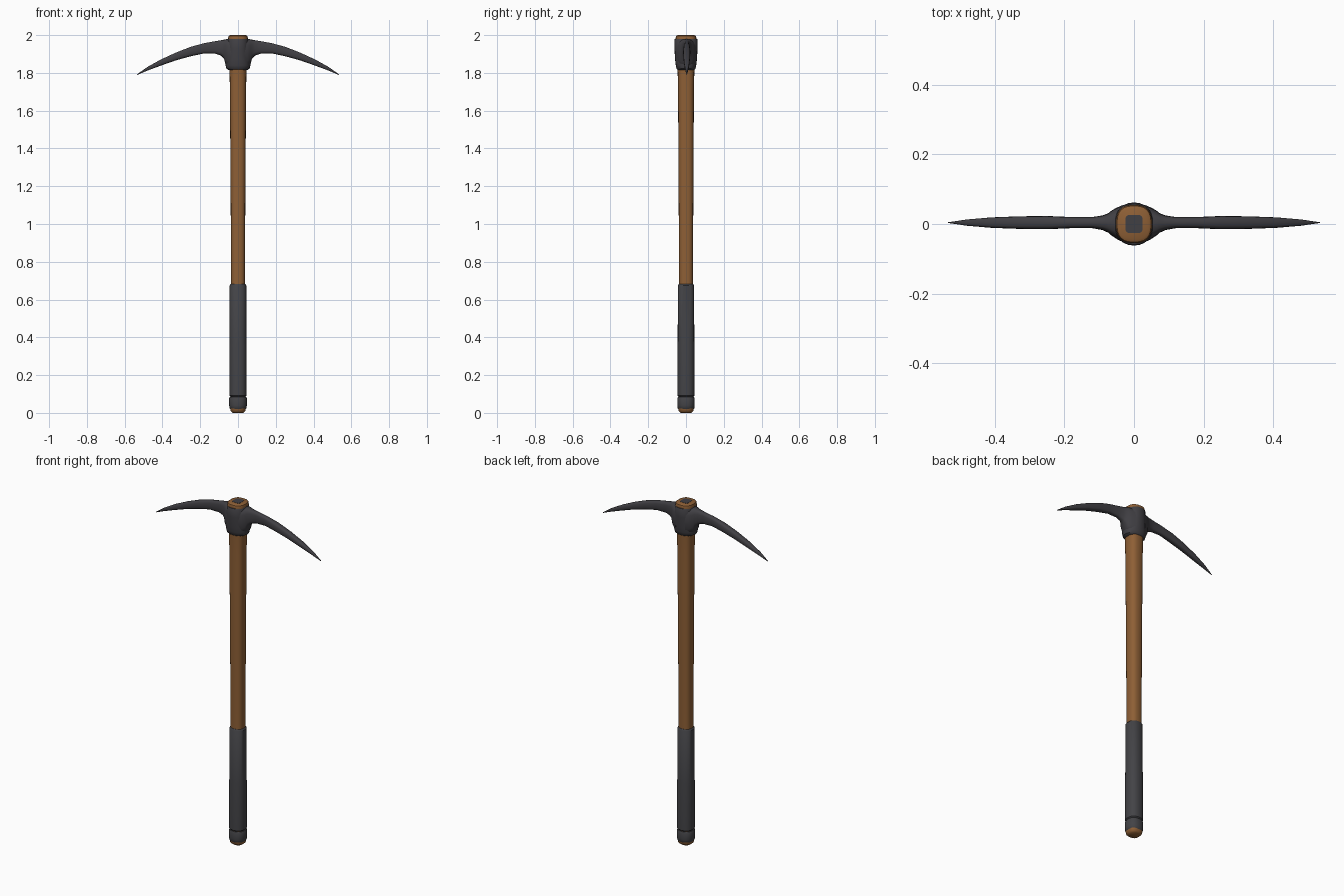
import bpy, bmesh, math

cube = bpy.data.objects.get("Cube")
if cube:
    bpy.data.objects.remove(cube, do_unlink=True)


def material(name, rgb):
    mat = bpy.data.materials.new(name)
    mat.use_nodes = True
    mat.diffuse_color = (*rgb, 1)
    mat.node_tree.nodes["Principled BSDF"].inputs["Base Color"].default_value = (*rgb, 1)
    return mat


wood = material("brown_wood", (0.27, 0.115, 0.036))
iron = material("dark_iron", (0.052, 0.05, 0.057))
rubber = material("grey_grip", (0.056, 0.056, 0.062))


def ring(a, b, power, count):
    """Points of a superellipse; a higher power gives a squarer outline."""
    pts = []
    for i in range(count):
        t = 2 * math.pi * i / count
        c, s = math.cos(t), math.sin(t)
        pts.append((a * math.copysign(abs(c) ** (2 / power), c),
                    b * math.copysign(abs(s) ** (2 / power), s)))
    return pts


def loft(name, sections, mat, angle=40):
    """Skin a list of equal point rings and cap both ends."""
    bm = bmesh.new()
    rings = [[bm.verts.new(p) for p in sec] for sec in sections]
    n = len(rings[0])
    for low, high in zip(rings, rings[1:]):
        for i in range(n):
            j = (i + 1) % n
            bm.faces.new((low[i], low[j], high[j], high[i]))
    bm.faces.new(rings[0][::-1])
    bm.faces.new(rings[-1])
    bmesh.ops.recalc_face_normals(bm, faces=bm.faces[:])
    mesh = bpy.data.meshes.new(name)
    bm.to_mesh(mesh)
    bm.free()
    mesh.materials.append(mat)
    obj = bpy.data.objects.new(name, mesh)
    bpy.context.collection.objects.link(obj)
    bpy.ops.object.select_all(action="DESELECT")
    obj.select_set(True)
    bpy.context.view_layer.objects.active = obj
    bpy.ops.object.shade_smooth_by_angle(angle=math.radians(angle))
    return obj


def column(name, profile, mat, power=2.3, count=24):
    """Upright part from (half x, half y, z) levels."""
    return loft(name, [[(x, y, z) for x, y in ring(a, b, power, count)]
                       for a, b, z in profile], mat)


# Wooden shaft, slightly thicker towards the head
column("shaft", [(0.028, 0.028, 0), (0.038, 0.038, 0.008), (0.042, 0.042, 0.025),
                 (0.037, 0.037, 0.05), (0.037, 0.037, 0.7), (0.039, 0.039, 1.2),
                 (0.043, 0.042, 1.7), (0.045, 0.045, 1.85), (0.051, 0.053, 1.97),
                 (0.052, 0.055, 1.985), (0.049, 0.052, 1.996), (0.042, 0.045, 2.0)], wood, 2.6)

# Wedge set in the top of the shaft
column("wedge", [(0.025, 0.026, 1.996), (0.025, 0.026, 2.001)], iron, 5)

# Grip sleeve and the end band below it
column("grip", [(0.038, 0.038, 0.085), (0.045, 0.045, 0.092), (0.046, 0.045, 0.36),
                (0.045, 0.044, 0.37), (0.044, 0.043, 0.675), (0.038, 0.038, 0.682)], rubber)
column("grip_end_band", [(0.037, 0.037, 0.016), (0.044, 0.044, 0.024), (0.047, 0.046, 0.04),
                         (0.047, 0.046, 0.077), (0.043, 0.043, 0.084)], rubber)

# Iron eye around the shaft
column("head_eye", [(0.05, 0.042, 1.815), (0.061, 0.05, 1.822), (0.066, 0.054, 1.84),
                    (0.063, 0.058, 1.87), (0.058, 0.061, 1.93), (0.055, 0.062, 1.975),
                    (0.052, 0.059, 1.98)], iron, 2.2)

# Curved pick arms: distance from centre, underside, top edge, half thickness
stations = [(0.03, 1.825, 1.98, 0.054), (0.05, 1.83, 1.979, 0.045),
            (0.066, 1.845, 1.978, 0.035), (0.074, 1.875, 1.976, 0.028),
            (0.09, 1.892, 1.973, 0.021), (0.12, 1.902, 1.968, 0.016),
            (0.18, 1.903, 1.957, 0.016), (0.25, 1.888, 1.938, 0.019),
            (0.33, 1.866, 1.907, 0.018), (0.41, 1.838, 1.870, 0.015),
            (0.48, 1.812, 1.831, 0.009), (0.534, 1.789, 1.793, 0.001)]
for side, label in ((1, "left"), (-1, "right")):
    sections = []
    for x, low, high, half in stations:
        mid, tall = (low + high) / 2, (high - low) / 2
        lean = 0.004 * min(1, x / 0.1)
        sections.append([(side * x, lean + y, mid + z)
                         for y, z in ring(half, tall, 3, 16)])
    loft(label + "_pick_arm", sections, iron, 50)
